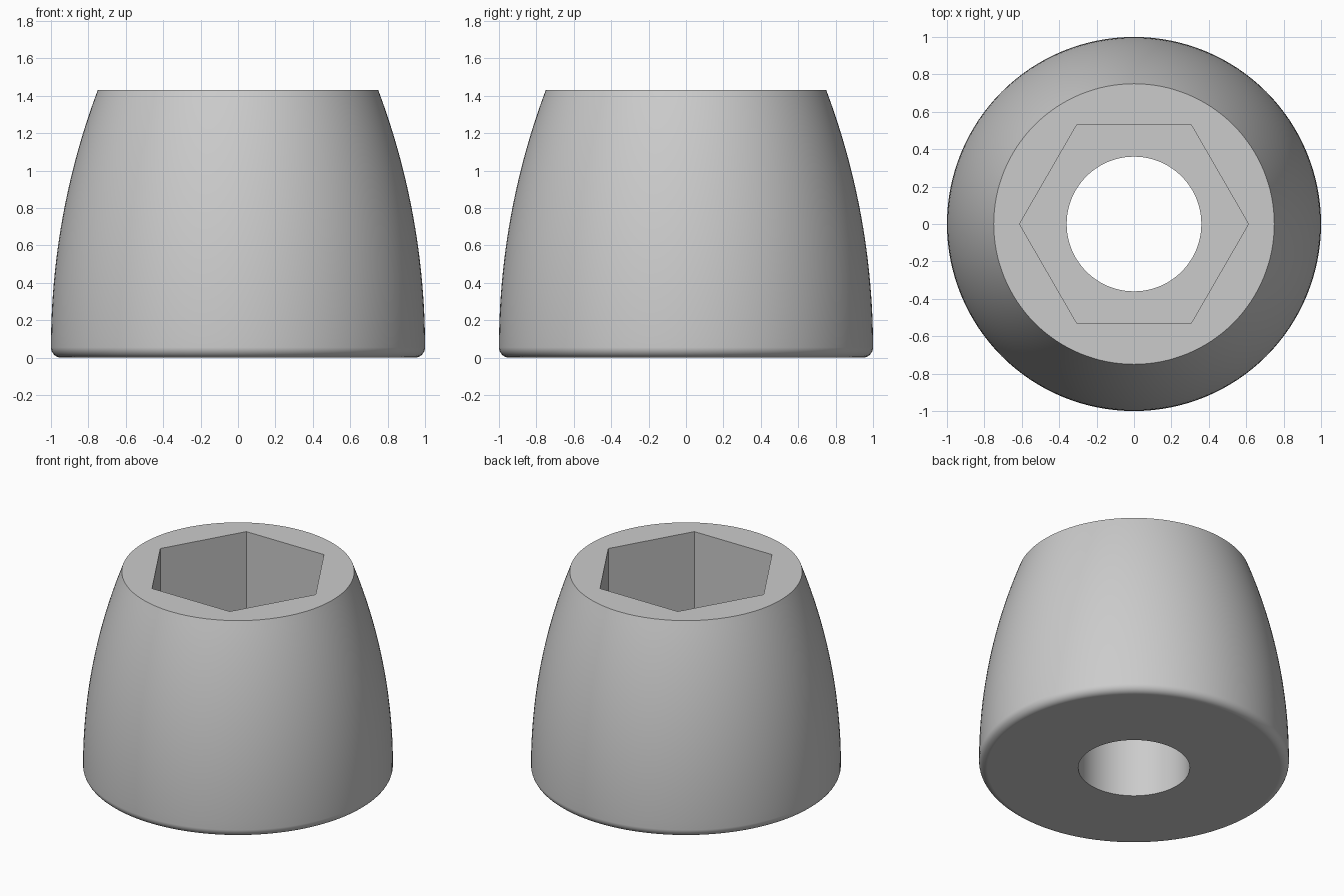
import bpy, bmesh, math
from mathutils import Matrix

HEIGHT, TOP_R, FILLET = 1.43, 0.75, 0.055
POCKET_FLOOR = 0.57
SEGMENTS = 128

default_cube = bpy.data.objects.get("Cube")
if default_cube:
    bpy.data.objects.remove(default_cube, do_unlink=True)

grey = bpy.data.materials.new("plain grey")
grey.use_nodes = True
colour = (0.6, 0.6, 0.6, 1)
grey.diffuse_color = colour
grey.node_tree.nodes["Principled BSDF"].inputs["Base Color"].default_value = colour


def add_object(name, bm):
    mesh = bpy.data.meshes.new(name)
    bmesh.ops.recalc_face_normals(bm, faces=bm.faces)
    bm.to_mesh(mesh)
    bm.free()
    mesh.materials.append(grey)
    obj = bpy.data.objects.new(name, mesh)
    bpy.context.collection.objects.link(obj)
    return obj


def prism(name, sides, radius, z0, z1):
    bm = bmesh.new()
    bmesh.ops.create_cone(bm, cap_ends=True, segments=sides,
                          radius1=radius, radius2=radius, depth=z1 - z0,
                          matrix=Matrix.Translation((0, 0, (z0 + z1) / 2)))
    return add_object(name, bm)


# Outer profile: rounded bottom edge, then a gently bowed side
profile = []
for i in range(9):
    a = math.pi / 2 * i / 8
    profile.append((1 - FILLET + FILLET * math.sin(a), FILLET - FILLET * math.cos(a)))
rise, inset = HEIGHT - FILLET, 1 - TOP_R
bow = (rise ** 2 + inset ** 2) / (2 * inset)
sweep = math.asin(rise / bow)
for i in range(1, 25):
    a = sweep * i / 24
    profile.append((1 - bow + bow * math.cos(a), FILLET + bow * math.sin(a)))

# Tapered body, turned around the z axis
bm = bmesh.new()
rings = []
for r, z in profile:
    rings.append([bm.verts.new((r * math.cos(t), r * math.sin(t), z))
                  for t in (math.tau * k / SEGMENTS for k in range(SEGMENTS))])
for low, high in zip(rings, rings[1:]):
    for k in range(SEGMENTS):
        n = (k + 1) % SEGMENTS
        bm.faces.new((low[k], low[n], high[n], high[k]))
bm.faces.new(rings[0][::-1])
bm.faces.new(rings[-1])
body = add_object("tapered_body", bm)

# Hexagonal pocket from above and round hole right through
pocket = prism("hex_pocket_cutter", 6, 0.612, POCKET_FLOOR, HEIGHT + 0.2)
pocket.data.transform(Matrix.Rotation(
    -math.atan2(pocket.data.vertices[0].co.y, pocket.data.vertices[0].co.x), 4, 'Z'))
hole = prism("round_hole_cutter", 96, 0.36, -0.2, HEIGHT + 0.3)

bpy.ops.object.select_all(action='DESELECT')
body.select_set(True)
bpy.context.view_layer.objects.active = body
for cutter in (pocket, hole):
    mod = body.modifiers.new("cut", 'BOOLEAN')
    mod.operation = 'DIFFERENCE'
    mod.solver = 'EXACT'
    mod.object = cutter
    bpy.ops.object.modifier_apply(modifier=mod.name)
    bpy.data.objects.remove(cutter, do_unlink=True)

# Smooth sides with crisp rims
bpy.ops.object.shade_smooth_by_angle(angle=math.radians(30))
weighted = body.modifiers.new("even_shading", 'WEIGHTED_NORMAL')
weighted.keep_sharp = True
